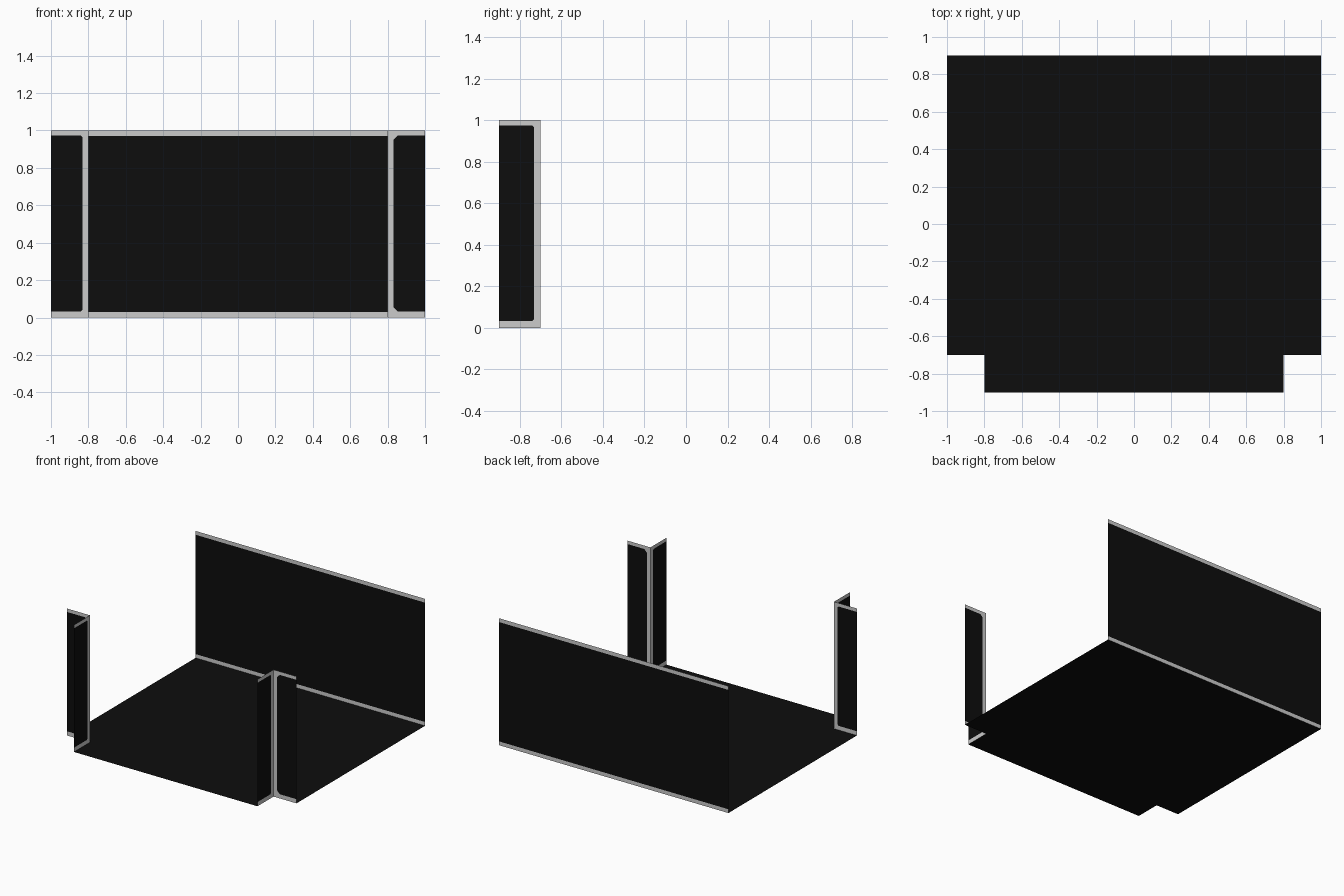
import bpy
import bmesh

if "Cube" in bpy.data.objects:
    bpy.data.objects.remove(bpy.data.objects["Cube"])


def material(name, value):
    m = bpy.data.materials.new(name)
    m.diffuse_color = (value, value, value, 1)
    m.use_nodes = True
    m.node_tree.nodes["Principled BSDF"].inputs["Base Color"].default_value = m.diffuse_color
    return m


DARK = material("black", 0.004)
TRIM = material("light grey", 0.6)


def panel_object(name, faces):
    """Flat sheet object from (points, material index) faces; 0 = black, 1 = trim."""
    bm = bmesh.new()
    for points, index in faces:
        face = bm.faces.new([bm.verts.new(p) for p in points])
        face.material_index = index
    bmesh.ops.remove_doubles(bm, verts=bm.verts, dist=0.0005)
    mesh = bpy.data.meshes.new(name)
    bm.to_mesh(mesh)
    bm.free()
    mesh.materials.append(DARK)
    mesh.materials.append(TRIM)
    obj = bpy.data.objects.new(name, mesh)
    bpy.context.collection.objects.link(obj)
    return obj


# Floor: square with both front corners notched out
half = [(0.8, -0.9), (0.8, -0.7), (1, -0.7), (1, 0.9)]
outline = half + [(-x, y) for x, y in reversed(half)]
panel_object("floor", [([(x, y, 0) for x, y in outline], 0)])

# Back wall: black band between two grey trim strips
levels = [0, 0.03, 0.97, 1]
panel_object("back_wall", [
    ([(-1, 0.9, a), (1, 0.9, a), (1, 0.9, b), (-1, 0.9, b)], i)
    for a, b, i in zip(levels, levels[1:], (1, 0, 1))])


def return_faces(place, chamfer):
    """Narrow wall: trim on top, bottom and inner edge around a black field."""
    lo, hi, e = 0.033, 0.973, 0.032
    inner = [(0.2, lo), (e + chamfer, lo), (e, lo + chamfer),
             (e, hi - chamfer), (e + chamfer, hi), (0.2, hi)]
    border = inner + [(0.2, 1), (0, 1), (0, 0), (0.2, 0)]
    return [([place(u, z) for u, z in inner], 0),
            ([place(u, z) for u, z in border], 1)]


# Front corner walls: an L of two narrow walls around each notch
for side, label, chamfer in ((-1, "left", 0.008), (1, "right", 0.022)):
    panel_object(label + "_corner_front", return_faces(
        lambda u, z: (side * (0.8 + u), -0.7, z), chamfer))
    panel_object(label + "_corner_side", return_faces(
        lambda u, z: (side * 0.8, -0.7 - u, z), 0.008))
